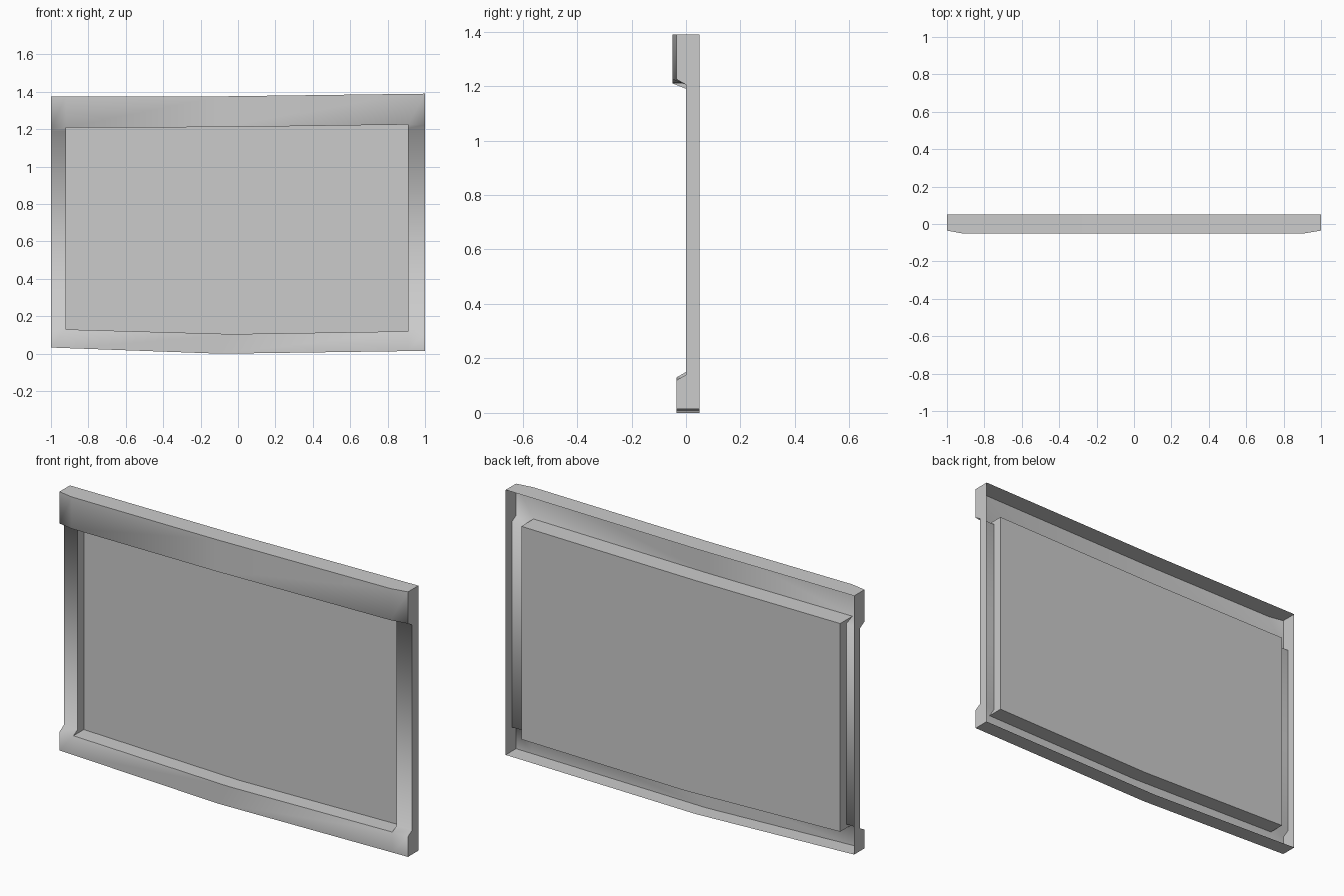
import bpy, bmesh, math

if "Cube" in bpy.data.objects:
    bpy.data.objects.remove(bpy.data.objects["Cube"])

BACK, RAIL, TOP, STILE = 0.05, -0.035, -0.05, 0.0
bm = bmesh.new()


def stile_column(x, z_bottom, z_in_low, z_in_high, z_top, top_y):
    """Front points of one vertical line, bottom to top, stepping back at the stile."""
    profile = [(RAIL, z_bottom), (RAIL, z_in_low), (STILE, z_in_low + 0.02),
               (STILE, z_in_high - 0.02), (top_y, z_in_high), (top_y, z_top)]
    return [bm.verts.new((x, y, z)) for y, z in profile]


def pushed_back(v):
    return bm.verts.new((v.co.x, BACK, v.co.z))


def band(front, rear):
    """Wall between a closed front loop and its rear copy."""
    n = len(front)
    for i in range(n):
        j = (i + 1) % n
        bm.faces.new((front[i], front[j], rear[j], rear[i]))


# front face: stiles at both sides
lo = stile_column(-1.0, 0.033, 0.13, 1.21, 1.375, RAIL)
li = stile_column(-0.92, 0.030, 0.13, 1.21, 1.375, TOP)
ri = stile_column(0.91, 0.014, 0.12, 1.225, 1.389, TOP)
ro = stile_column(1.0, 0.015, 0.12, 1.225, 1.39, RAIL)
for a, b in ((lo, li), (ri, ro)):
    for k in range(5):
        bm.faces.new((a[k], b[k], b[k + 1], a[k + 1]))

# front face: bottom and top rails, slightly bent near the middle
mid = [bm.verts.new(p) for p in ((-0.09, RAIL, 0.0), (-0.03, RAIL, 0.105),
                                 (-0.09, TOP, 1.211), (-0.09, TOP, 1.376))]
for m, k in ((0, 0), (2, 4)):
    bm.faces.new((li[k], mid[m], mid[m + 1], li[k + 1]))
    bm.faces.new((mid[m], ri[k], ri[k + 1], mid[m + 1]))

# outer edge walls, open at the back
outline = [lo[0], li[0], mid[0], ri[0]] + ro + [ri[5], mid[3], li[5]] + lo[:0:-1]
band(outline, [pushed_back(v) for v in outline])

# recess walls and sunken panel
opening = [li[1], mid[1]] + ri[1:5] + [mid[2]] + li[4:1:-1]
rear = [pushed_back(v) for v in opening]
band(opening, rear)
panel = bm.faces.new(rear)

# consistent facing, panel towards the front
bmesh.ops.recalc_face_normals(bm, faces=bm.faces)
panel.normal_update()
if panel.normal.y > 0:
    bmesh.ops.reverse_faces(bm, faces=bm.faces)

mesh = bpy.data.meshes.new("recessed_wall_panel")
bm.to_mesh(mesh)
bm.free()
obj = bpy.data.objects.new("recessed_wall_panel", mesh)
bpy.context.collection.objects.link(obj)
bpy.context.view_layer.objects.active = obj
obj.select_set(True)
bpy.ops.object.shade_smooth_by_angle(angle=math.radians(65))
